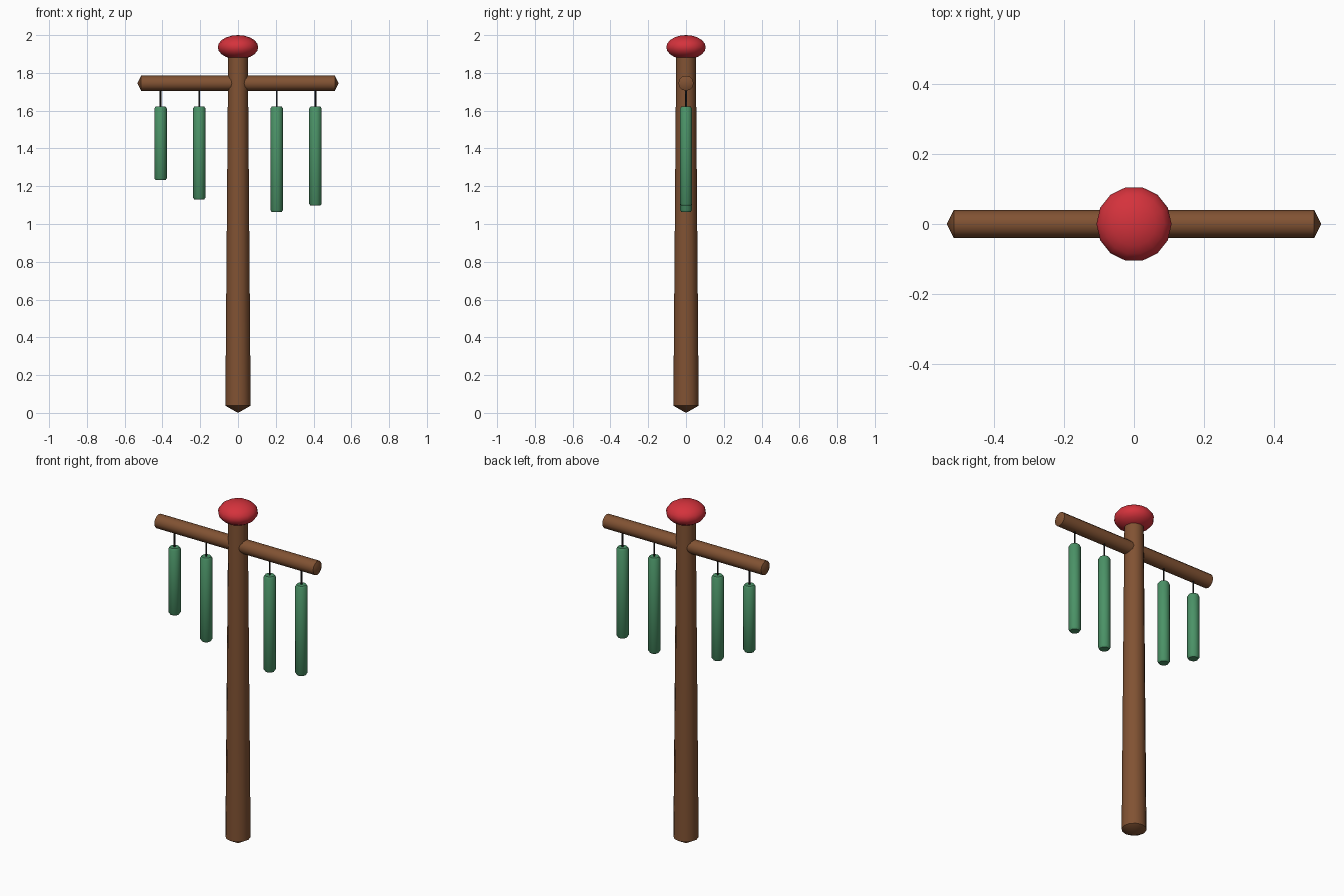
import bpy, bmesh, math

if "Cube" in bpy.data.objects:
    bpy.data.objects.remove(bpy.data.objects["Cube"])


def material(name, rgb):
    m = bpy.data.materials.new(name)
    m.diffuse_color = (*rgb, 1)
    m.use_nodes = True
    m.node_tree.nodes["Principled BSDF"].inputs["Base Color"].default_value = m.diffuse_color
    return m


WOOD = material("brown wood", (0.22, 0.085, 0.033))
GREEN = material("green", (0.07, 0.29, 0.135))
RED = material("red", (0.66, 0.032, 0.045))
BLACK = material("black cord", (0.012, 0.012, 0.012))


def lathe(name, profile, sides, mat, axis="Z", loc=(0, 0, 0), smooth=40):
    """Revolve (radius, height) points; zero radius at an end makes a tip."""
    bm = bmesh.new()
    rings = []
    for r, h in profile:
        n = sides if r > 0 else 1
        ring = []
        for i in range(n):
            a = 2 * math.pi * i / sides
            u, v = r * math.cos(a), r * math.sin(a)
            ring.append(bm.verts.new((u, v, h) if axis == "Z" else (h, u, v)))
        rings.append(ring)
    for a, b in zip(rings, rings[1:]):
        for i in range(sides):
            j = (i + 1) % sides
            if len(a) == 1:
                bm.faces.new((a[0], b[j], b[i]))
            elif len(b) == 1:
                bm.faces.new((a[i], a[j], b[0]))
            else:
                bm.faces.new((a[i], a[j], b[j], b[i]))
    for ring in (rings[0], rings[-1]):
        if len(ring) > 1:
            bm.faces.new(ring)
    bmesh.ops.recalc_face_normals(bm, faces=bm.faces)
    me = bpy.data.meshes.new(name)
    bm.to_mesh(me)
    bm.free()
    me.materials.append(mat)
    ob = bpy.data.objects.new(name, me)
    ob.location = loc
    bpy.context.collection.objects.link(ob)
    bpy.ops.object.select_all(action="DESELECT")
    ob.select_set(True)
    bpy.context.view_layer.objects.active = ob
    bpy.ops.object.shade_smooth_by_angle(angle=math.radians(smooth))
    return ob


# Tapered post with a blunt point at the foot
lathe("post", [(0, 0), (0.067, 0.038), (0.052, 1.9), (0, 1.92)], 12, WOOD, smooth=32)

# Crossbar with shallow pointed ends
lathe("crossbar", [(0, -0.533), (0.04, -0.513), (0.04, 0.513), (0, 0.533)],
      12, WOOD, axis="X", loc=(0, 0, 1.745), smooth=32)

# Flattened ball on top
ball = [(0.107 * math.sin(math.pi * k / 10), -0.064 * math.cos(math.pi * k / 10))
        for k in range(11)]
ball[0], ball[-1] = (0, -0.064), (0, 0.064)
lathe("top_knob", ball, 14, RED, loc=(0, 0, 1.936), smooth=60)

# Four hanging chimes of different lengths, each on a cord
TOP = 1.622
for n, (x, bottom) in enumerate([(-0.41, 1.232), (-0.205, 1.13),
                                 (0.205, 1.063), (0.41, 1.097)], 1):
    lathe(f"chime_{n}", [(0.026, bottom), (0.033, bottom + 0.01),
                         (0.033, TOP - 0.01), (0.026, TOP)], 10, GREEN, loc=(x, 0, 0))
    lathe(f"cord_{n}", [(0.005, TOP - 0.01), (0.005, 1.72)], 6, BLACK,
          loc=(x, 0, 0), smooth=65)
